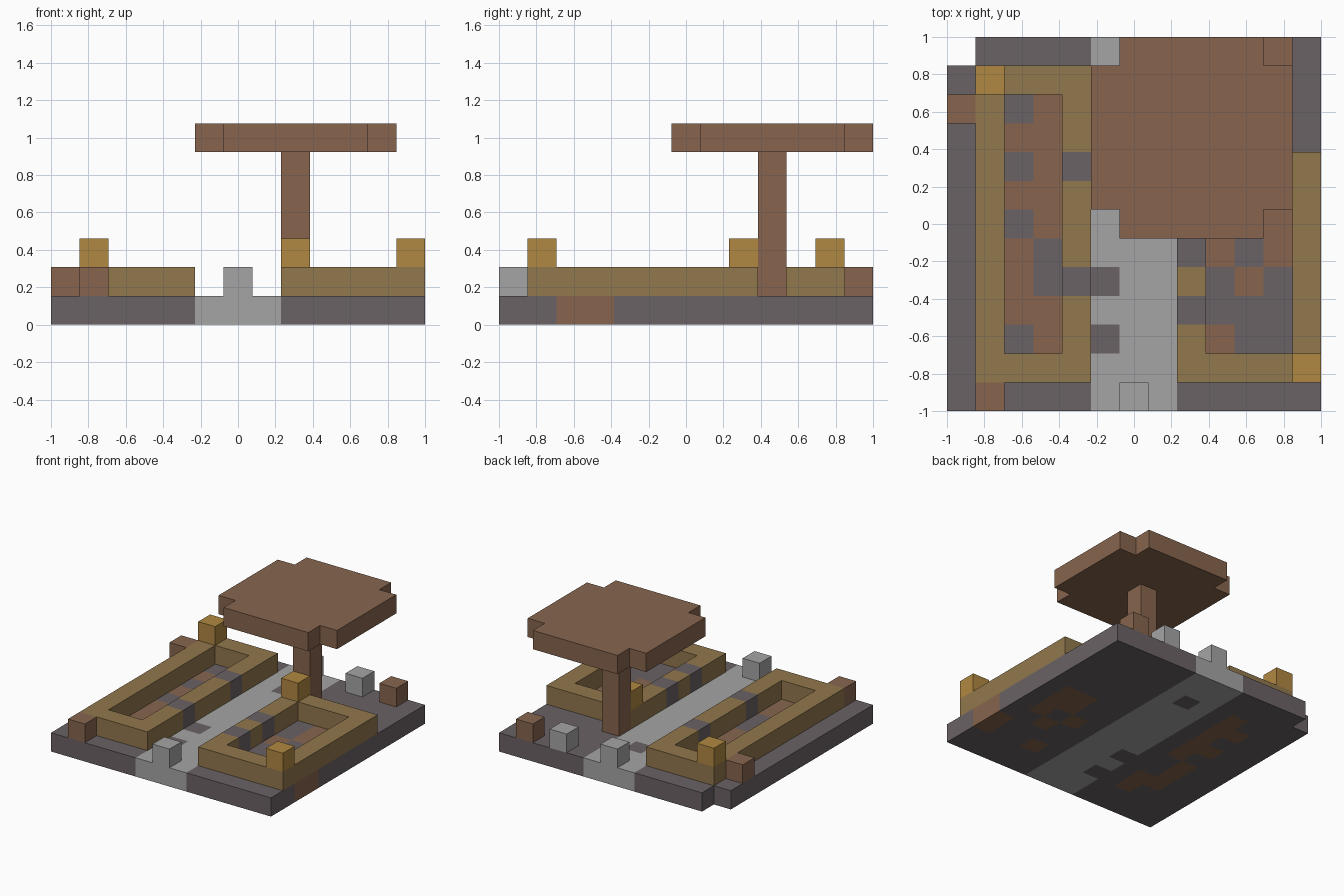
import bpy
import bmesh

default = bpy.data.objects.get("Cube")
if default:
    bpy.data.objects.remove(default, do_unlink=True)

N = 13          # cells along each side
S = 2 / N       # cell size


def material(name, rgb):
    mat = bpy.data.materials.new(name)
    mat.use_nodes = True
    color = (*rgb, 1)
    mat.diffuse_color = color
    bsdf = next(n for n in mat.node_tree.nodes if n.type == "BSDF_PRINCIPLED")
    bsdf.inputs["Base Color"].default_value = color
    return mat


# Map letter -> colour
PALETTE = {
    "s": material("slate", (0.147, 0.122, 0.133)),
    "p": material("pale_stone", (0.376, 0.376, 0.376)),
    "b": material("brown", (0.242, 0.130, 0.076)),
    "w": material("planter_wood", (0.287, 0.188, 0.074)),
    "g": material("gold", (0.434, 0.246, 0.054)),
}
LETTERS = list(PALETTE)


def blocks(name, rows, level, height=1, col=0, row=0):
    """Build one solid from a map of cells; the first row is at the back."""
    cells = {(col + c, row + r): ch for r, line in enumerate(rows)
             for c, ch in enumerate(line) if ch in PALETTE}
    bm = bmesh.new()

    def face(corners, ch):
        verts = [bm.verts.new((x * S - 1, 1 - y * S, z * S)) for x, y, z in corners]
        bm.faces.new(verts).material_index = LETTERS.index(ch)

    lo, hi = level, level + height
    for (x, y), ch in cells.items():
        ring = [(x, y), (x, y + 1), (x + 1, y + 1), (x + 1, y)]
        face([(*p, hi) for p in ring], ch)
        face([(*p, lo) for p in reversed(ring)], ch)
        # Side walls only where there is no neighbour
        sides = [(-1, 0), (0, 1), (1, 0), (0, -1)]
        for i, (dx, dy) in enumerate(sides):
            if (x + dx, y + dy) not in cells:
                a, b = ring[i], ring[(i + 1) % 4]
                face([(*a, lo), (*b, lo), (*b, hi), (*a, hi)], ch)
    bmesh.ops.remove_doubles(bm, verts=bm.verts, dist=S / 100)
    mesh = bpy.data.meshes.new(name)
    bm.to_mesh(mesh)
    bm.free()
    for mat in PALETTE.values():
        mesh.materials.append(mat)
    obj = bpy.data.objects.new(name, mesh)
    bpy.context.collection.objects.link(obj)
    return obj


# Ground slab with path and soil patches
blocks("ground", [
    " sssspppsssss",
    "ssssspppsssss",
    "sssbspspsssss",
    "ssbbspppsssss",
    "sssbspppsssss",
    "ssbbspppssbbs",
    "sssbspppssbbs",
    "ssbsspppsbsbs",
    "ssbsssppssbss",
    "ssbbspppssssb",
    "sssbssppsbssb",
    "ssssspppsssss",
    "ssssspppsssss",
], 0)

# Planter frames with slate inserts in the sides facing the path
side = "w  w"
insert = "w  s"
blocks("long_planter", ["wwww", side, side, insert, side, side, side,
                        insert, side, side, "wwww"], 1, col=1, row=1)
blocks("short_planter", ["wwwww", "w   w", "w   w", "s   w", "w   w",
                         "s   w", "w   w", "wwwww"], 1, col=8, row=4)

# Gold posts on the planter corners
for i, (c, r) in enumerate([(1, 1), (8, 4), (12, 11)]):
    blocks(f"planter_post_{i + 1}", "g", 2, col=c, row=r)

# Loose cubes on the ground
for i, (c, r) in enumerate([(6, 0), (9, 0), (6, 12)]):
    blocks(f"stone_cube_{i + 1}", "p", 1, col=c, row=r)
for i, (c, r) in enumerate([(11, 0), (0, 2), (1, 12)]):
    blocks(f"brown_cube_{i + 1}", "b", 1, col=c, row=r)

# Tree: trunk and flat canopy with clipped corners
blocks("trunk", "b", 1, height=5, col=8, row=3)
full = "b" * 7
clipped = " bbbbb "
blocks("canopy", [clipped] + [full] * 5 + [clipped], 6, col=5, row=0)
